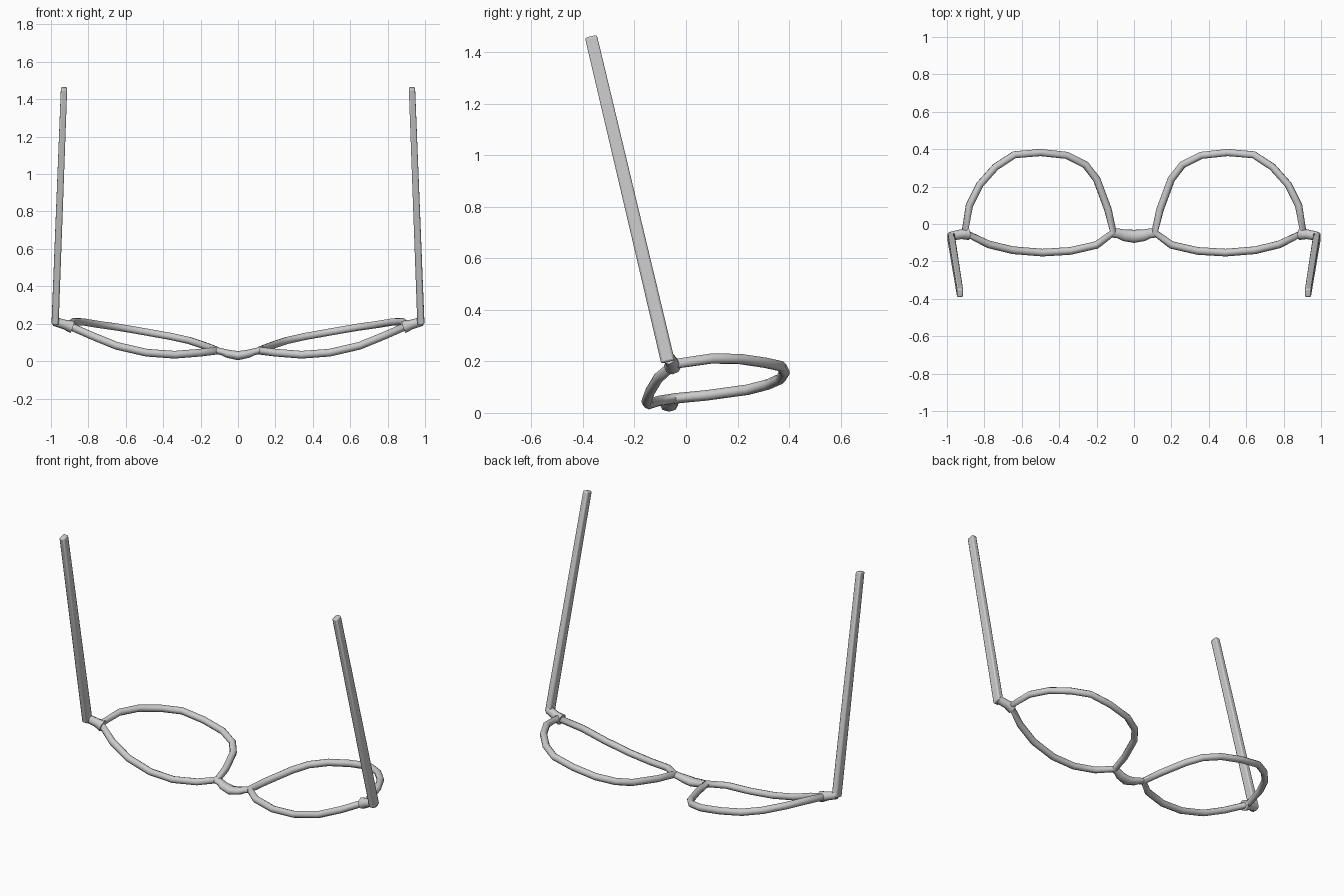
import bpy
from mathutils import Matrix, Vector

if "Cube" in bpy.data.objects:
    bpy.data.objects.remove(bpy.data.objects["Cube"])


def mirror(p, s):
    return (p[0] * s, p[1], p[2])


def tube(name, points, radii, cyclic=False):
    # Sweep a round section along a polyline and turn it into a mesh
    cu = bpy.data.curves.new(name + "_path", "CURVE")
    cu.dimensions = "3D"
    cu.bevel_depth = 1.0
    cu.bevel_resolution = 2
    cu.use_fill_caps = True
    sp = cu.splines.new("POLY")
    sp.points.add(len(points) - 1)
    for pt, co, r in zip(sp.points, points, radii):
        pt.co = (*co, 1)
        pt.radius = r
    sp.use_cyclic_u = cyclic
    tmp = bpy.data.objects.new(name + "_path", cu)
    bpy.context.collection.objects.link(tmp)
    dg = bpy.context.evaluated_depsgraph_get()
    me = bpy.data.meshes.new_from_object(tmp.evaluated_get(dg))
    bpy.data.objects.remove(tmp)
    ob = bpy.data.objects.new(name, me)
    bpy.context.collection.objects.link(ob)
    finish(ob)
    return ob


def finish(ob):
    bpy.ops.object.select_all(action="DESELECT")
    ob.select_set(True)
    bpy.context.view_layer.objects.active = ob
    bpy.ops.object.shade_smooth_by_angle(angle=0.9)


def temple(name, a, b, width, depth):
    # Straight rounded bar from hinge to tip, slightly tapered
    a, b = Vector(a), Vector(b)
    axis = (b - a).normalized()
    side = Vector((1, 0, 0))
    side = (side - axis * side.dot(axis)).normalized()
    front = axis.cross(side)
    bpy.ops.mesh.primitive_cube_add(size=1)
    ob = bpy.context.object
    ob.name = name
    rot = Matrix((side, front, axis)).transposed()
    for v in ob.data.vertices:
        k = 0.88 if v.co.z > 0 else 1.0
        local = Vector((v.co.x * width * k, v.co.y * depth * k,
                        v.co.z * (b - a).length))
        v.co = (a + b) / 2 + rot @ local
    bev = ob.modifiers.new("round_edges", "BEVEL")
    bev.width = 0.008
    bev.segments = 2
    finish(ob)


# Centre line of one rim, from the bridge over the far edge and back
rim = [(0.11, -0.045, 0.056), (0.14, 0.08, 0.068), (0.20, 0.24, 0.09),
       (0.26, 0.317, 0.11), (0.36, 0.367, 0.132), (0.50, 0.382, 0.157),
       (0.64, 0.37, 0.181), (0.74, 0.305, 0.195), (0.825, 0.21, 0.209),
       (0.88, 0.10, 0.211), (0.905, -0.045, 0.19), (0.78, -0.108, 0.135),
       (0.65, -0.14, 0.082), (0.49, -0.153, 0.045), (0.34, -0.144, 0.034),
       (0.20, -0.112, 0.045)]

for s, label in ((1, "right"), (-1, "left")):
    tube(label + "_rim", [mirror(p, s) for p in rim], [0.0205] * len(rim), True)
    # Hinge lug joining rim and temple
    lug = [(0.885, -0.052, 0.182), (0.925, -0.055, 0.195), (0.982, -0.066, 0.212)]
    tube(label + "_hinge", [mirror(p, s) for p in lug], [0.034, 0.026, 0.024])
    temple(label + "_temple", mirror((0.978, -0.07, 0.198), s),
           mirror((0.93, -0.369, 1.461), s), 0.038, 0.054)

# Nose bridge, flattened vertically and thickest in the middle
half = [(0.115, -0.048, 0.056), (0.085, -0.050, 0.050), (0.055, -0.06, 0.038)]
path = half + [(0, -0.066, 0.029)] + [mirror(p, -1) for p in reversed(half)]
bridge = tube("nose_bridge", path, [0.025, 0.026, 0.031, 0.035, 0.031, 0.026, 0.025])
for v in bridge.data.vertices:
    base = 0.029 + 0.23 * abs(v.co.x)
    v.co.z = base + (v.co.z - base) * 0.7
